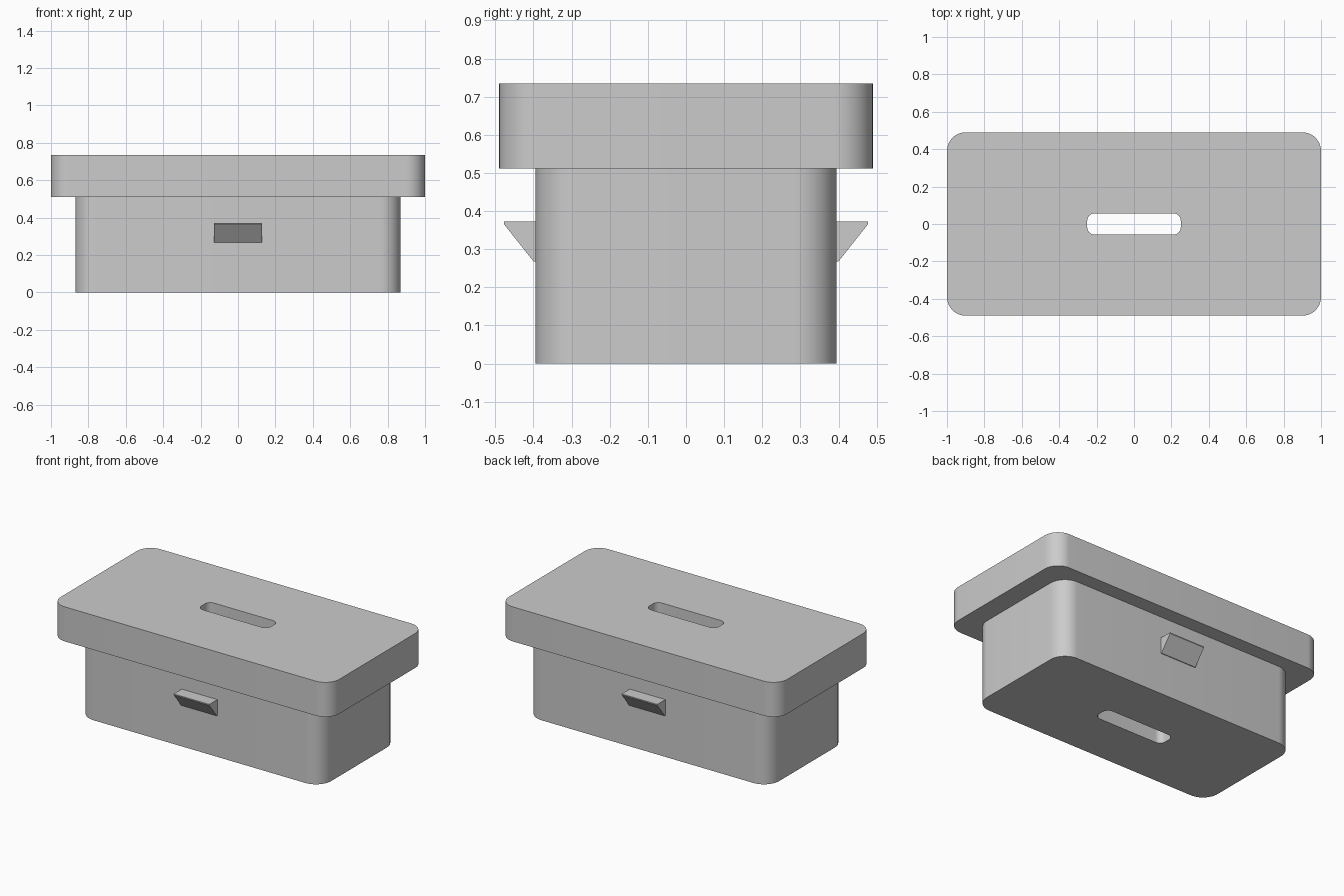
import bpy
import bmesh
from math import cos, sin, pi, radians

cube = bpy.data.objects.get("Cube")
if cube:
    bpy.data.objects.remove(cube, do_unlink=True)

# Single plain grey material
GREY = (0.6, 0.6, 0.6, 1.0)
grey = bpy.data.materials.new("plain grey")
grey.use_nodes = True
grey.diffuse_color = GREY
grey.node_tree.nodes["Principled BSDF"].inputs["Base Color"].default_value = GREY

CORNER_STEPS = 12
SLOT = (0.25, 0.057, 0.04)
BODY = (0.87, 0.395, 0.11)
LID = (1.0, 0.49, 0.1)
SEAM, TOP = 0.511, 0.735


def rounded_rect(half_x, half_y, radius, z):
    """Points of a rounded rectangle, counterclockwise."""
    points = []
    for i, (sx, sy) in enumerate([(1, 1), (-1, 1), (-1, -1), (1, -1)]):
        for k in range(CORNER_STEPS + 1):
            a = (i + k / CORNER_STEPS) * pi / 2
            points.append((sx * (half_x - radius) + radius * cos(a),
                           sy * (half_y - radius) + radius * sin(a), z))
    return points


def finish(name, bm, smooth=False):
    mesh = bpy.data.meshes.new(name)
    bm.to_mesh(mesh)
    bm.free()
    mesh.materials.append(grey)
    obj = bpy.data.objects.new(name, mesh)
    bpy.context.collection.objects.link(obj)
    if smooth:
        bpy.ops.object.select_all(action="DESELECT")
        obj.select_set(True)
        bpy.context.view_layer.objects.active = obj
        bpy.ops.object.shade_smooth_by_angle(angle=radians(30))
    return obj


def loft(name, sections):
    """Skin a chain of rounded rectangles, given from the slot to the outside."""
    bm = bmesh.new()
    rings = [[bm.verts.new(p) for p in rounded_rect(*shape, z)] for shape, z in sections]
    n = len(rings[0])
    for low, high in zip(rings, rings[1:]):
        for i in range(n):
            j = (i + 1) % n
            bm.faces.new((low[i], low[j], high[j], high[i]))
    return finish(name, bm, smooth=True)


# Body and overhanging top, both pierced by the slot
loft("body", [(SLOT, SEAM), (SLOT, 0), (BODY, 0), (BODY, SEAM)])
loft("top_plate", [(BODY, SEAM), (LID, SEAM), (LID, TOP), (SLOT, TOP), (SLOT, SEAM)])


def catch(name, side):
    """Wedge-shaped catch on a long side; its back is sunk into the body."""
    profile = [(0.385, 0.268), (0.4, 0.268), (0.477, 0.365), (0.477, 0.372), (0.385, 0.372)]
    bm = bmesh.new()
    face = bm.faces.new([bm.verts.new((-0.128, side * y, z)) for y, z in profile])
    extruded = bmesh.ops.extrude_face_region(bm, geom=[face], use_keep_orig=True)
    moved = [v for v in extruded["geom"] if isinstance(v, bmesh.types.BMVert)]
    bmesh.ops.translate(bm, verts=moved, vec=(0.256, 0, 0))
    bmesh.ops.recalc_face_normals(bm, faces=bm.faces[:])
    finish(name, bm)


catch("front_catch", -1)
catch("back_catch", 1)
